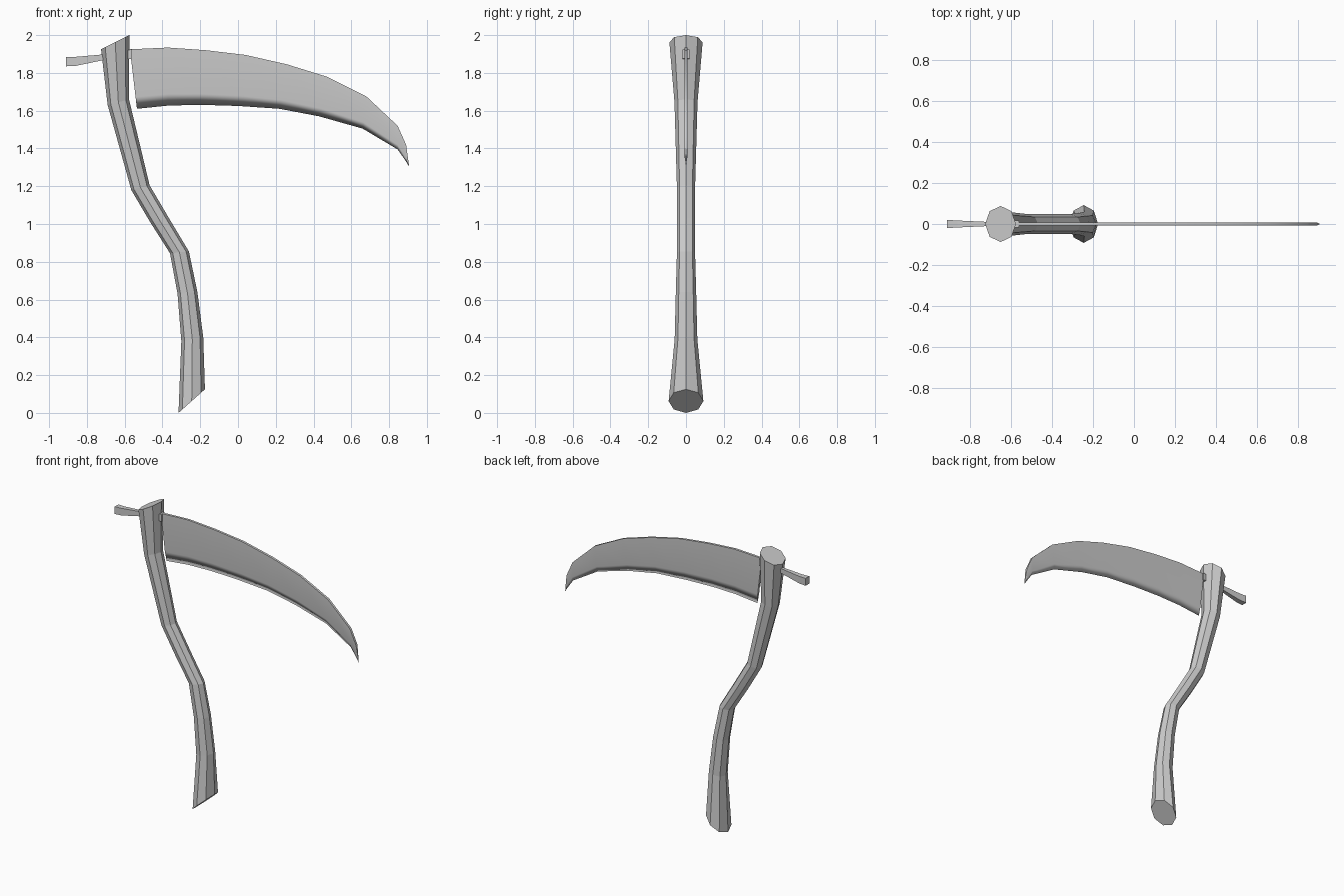
import bpy, bmesh, math

if "Cube" in bpy.data.objects:
    bpy.data.objects.remove(bpy.data.objects["Cube"])


def loft(name, rings):
    """Skin closed rings of points into a capped solid."""
    bm = bmesh.new()
    vs = [[bm.verts.new(p) for p in r] for r in rings]
    n = len(vs[0])
    for a, b in zip(vs, vs[1:]):
        for i in range(n):
            j = (i + 1) % n
            bm.faces.new((a[i], a[j], b[j], b[i]))
    bm.faces.new(vs[0][::-1])
    bm.faces.new(vs[-1])
    bmesh.ops.remove_doubles(bm, verts=bm.verts, dist=0.0005)
    bmesh.ops.recalc_face_normals(bm, faces=bm.faces)
    me = bpy.data.meshes.new(name)
    bm.to_mesh(me)
    bm.free()
    ob = bpy.data.objects.new(name, me)
    bpy.context.collection.objects.link(ob)
    return ob


# Crooked eight-sided handle: left x, left z, right x, right z, half depth
sections = [
    (-.315, .00, -.175, .125, .092), (-.30, .38, -.184, .40, .060),
    (-.32, .63, -.215, .64, .054), (-.36, .845, -.26, .855, .048),
    (-.465, 1.01, -.365, 1.03, .048), (-.565, 1.18, -.468, 1.205, .048),
    (-.69, 1.63, -.577, 1.66, .061), (-.725, 1.925, -.575, 2.0, .088)]
rings = []
for lx, lz, rx, rz, d in sections:
    ring = []
    for k in range(8):
        c, s = math.cos(k * math.pi / 4), math.sin(k * math.pi / 4)
        ring.append(((lx + rx) / 2 + c * (rx - lx) / 2, d * s,
                     (lz + rz) / 2 + c * (rz - lz) / 2))
    rings.append(ring)
loft("handle", rings)

# Curved blade: spine and cutting edge stations, sharpened along the bottom
spine = [(-.572, 1.925), (-.37, 1.934), (-.17, 1.92), (.04, 1.895), (.26, 1.845),
         (.47, 1.78), (.68, 1.675), (.845, 1.52), (.89, 1.42), (.906, 1.305)]
edge = [(-.535, 1.61), (-.37, 1.627), (-.20, 1.631), (.0, 1.625), (.22, 1.61),
        (.43, 1.57), (.66, 1.505), (.845, 1.395), (.88, 1.345), (.906, 1.305)]
t = .008
rings = []
for (sx, sz), (ex, ez) in zip(spine, edge):
    bx, bz = ex + .2 * (sx - ex), ez + .2 * (sz - ez)
    tt = t if sz > ez else 0
    rings.append([(sx, tt, sz), (sx, -tt, sz), (bx, -tt, bz), (ex, 0, ez), (bx, tt, bz)])
blade = loft("blade", rings)
for p in blade.data.polygons:
    p.use_smooth = True
# Keep the spine and heel crisp while the honed edge stays soft
bm = bmesh.new()
bm.from_mesh(blade.data)
for e in bm.edges:
    if len(e.link_faces) == 2:
        a, b = (f.normal for f in e.link_faces)
        on_edge = all(abs(v.co.y) < .001 for v in e.verts)
        e.smooth = on_edge or a.angle(b, 0) < math.radians(40)
bm.to_mesh(blade.data)
bm.free()

# Tang running through the handle: x, bottom z, top z, half depth
rings = []
for x, z0, z1, d in [(-.91, 1.835, 1.885, .020), (-.86, 1.837, 1.885, .017),
                     (-.71, 1.868, 1.898, .010), (-.56, 1.875, 1.925, .018)]:
    rings.append([(x, -d, z0), (x, d, z0), (x, d, z1), (x, -d, z1)])
loft("tang", rings)
